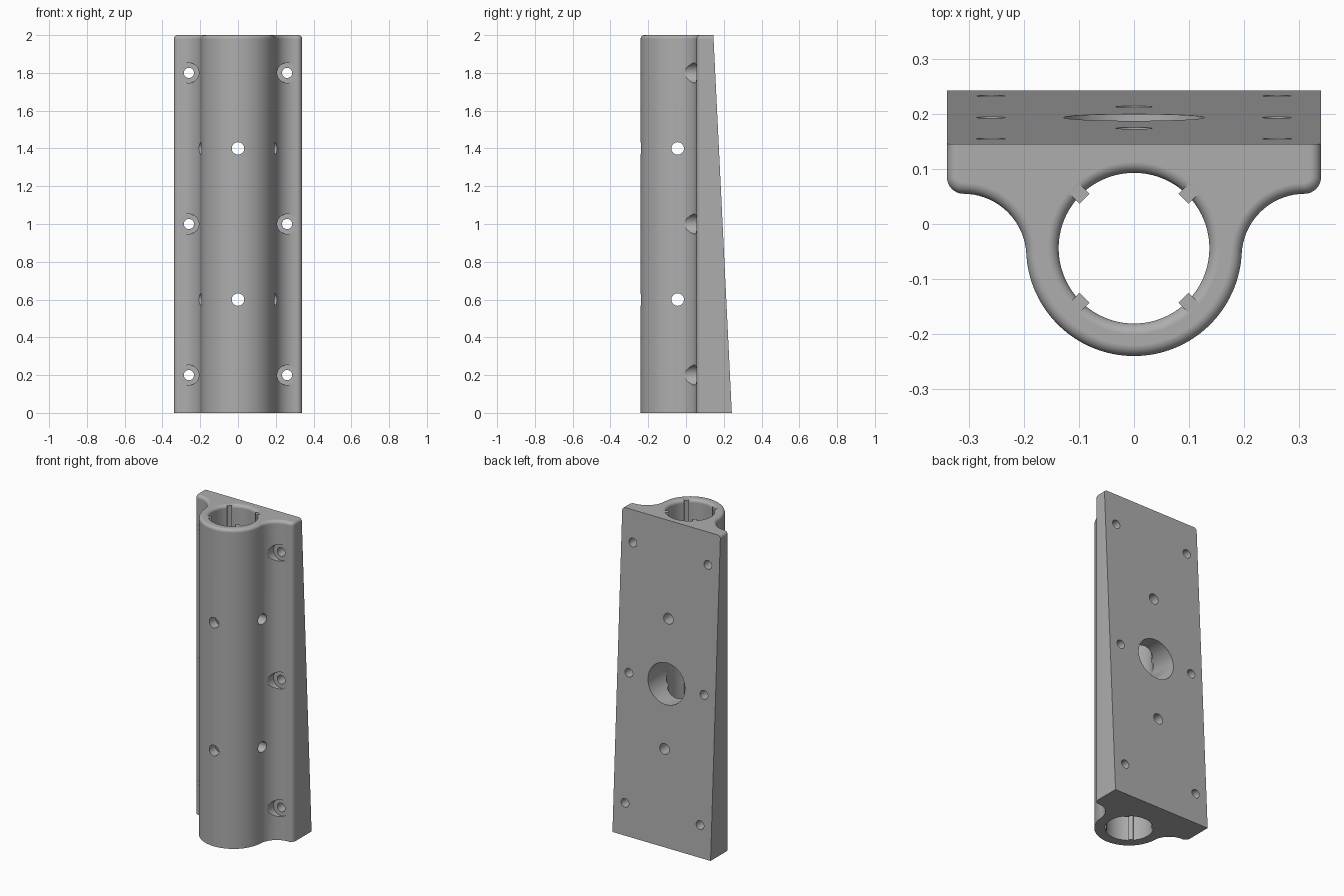
import bpy, bmesh, math
from mathutils import Matrix, Vector

cube = bpy.data.objects.get("Cube")
if cube:
    bpy.data.objects.remove(cube)

HEIGHT, ROUND = 2.0, 0.02
TUBE_Y, TUBE_R, BORE_R = -0.044, 0.196, 0.137
HALF_W, FACE_Y, FILLET, CORNER = 0.34, 0.055, 0.115, 0.03

metal = bpy.data.materials.new("plain grey")
metal.use_nodes = True
metal.diffuse_color = (0.42, 0.42, 0.42, 1)
metal.node_tree.nodes["Principled BSDF"].inputs["Base Color"].default_value = metal.diffuse_color


def finish(name, bm):
    bmesh.ops.recalc_face_normals(bm, faces=bm.faces[:])
    mesh = bpy.data.meshes.new(name)
    bm.to_mesh(mesh)
    bm.free()
    mesh.materials.append(metal)
    obj = bpy.data.objects.new(name, mesh)
    bpy.context.collection.objects.link(obj)
    return obj


def loft(name, rings):
    """Closed solid through equal-length rings of points."""
    bm = bmesh.new()
    loops = [[bm.verts.new(p) for p in ring] for ring in rings]
    n = len(loops[0])
    for a, b in zip(loops, loops[1:]):
        for i in range(n):
            j = (i + 1) % n
            bm.faces.new((a[i], a[j], b[j], b[i]))
    bm.faces.new(loops[0][::-1])
    bm.faces.new(loops[-1])
    return finish(name, bm)


def rod(name, radius, start, end, segments=40):
    """Cylinder between two points."""
    start, end = Vector(start), Vector(end)
    axis = end - start
    turn = axis.to_track_quat('Z', 'Y').to_matrix().to_4x4()
    bm = bmesh.new()
    bmesh.ops.create_cone(bm, cap_ends=True, segments=segments, radius1=radius, radius2=radius,
                          depth=axis.length, matrix=Matrix.Translation((start + end) / 2) @ turn)
    return finish(name, bm)


def cut(target, cutter):
    mod = target.modifiers.new("cut", 'BOOLEAN')
    mod.operation, mod.solver, mod.object = 'DIFFERENCE', 'EXACT', cutter
    bpy.context.view_layer.objects.active = target
    bpy.ops.object.modifier_apply(modifier=mod.name)
    bpy.data.objects.remove(cutter)


def arc(cx, cy, r, a0, a1, steps, side=1):
    """Points with outward normals; side -1 makes a hollow arc."""
    out = []
    for i in range(steps + 1):
        a = a0 + (a1 - a0) * i / steps
        d = Vector((math.cos(a), math.sin(a)))
        out.append((Vector((cx, cy)) + d * r, d * side))
    return out


# Half outline: tube, hollow fillet, flange corner, side
fillet_y = FACE_Y - FILLET
reach = TUBE_R + FILLET
tilt = math.asin((fillet_y - TUBE_Y) / reach)
fillet_x = reach * math.cos(tilt)
half = arc(0, TUBE_Y, TUBE_R, -math.pi / 2, tilt, 32)
half += arc(fillet_x, fillet_y, FILLET, math.pi + tilt, math.pi / 2, 18, -1)[1:]
half += arc(HALF_W - CORNER, FACE_Y + CORNER, CORNER, -math.pi / 2, 0, 8)
half.append((Vector((HALF_W, 0.4)), Vector((1, 0))))
mirror = [(Vector((-p.x, p.y)), Vector((-n.x, n.y))) for p, n in half[:0:-1]]
outline = half + mirror

# Body with a rounded top edge
quarter = [math.pi / 2 * i / 8 for i in range(9)]
levels = [(0, 0)] + [(HEIGHT - ROUND + ROUND * math.sin(a), ROUND * (1 - math.cos(a))) for a in quarter]
body = loft("bracket_body", [[(*(p - n * inset), z) for p, n in outline] for z, inset in levels])

# Sloping back face
slope = [(0.2425, 0), (0.145, HEIGHT)]
grade = (slope[1][0] - slope[0][0]) / HEIGHT
low, high = slope[0][0] - grade * 0.2, slope[1][0] + grade * 0.2
cut(body, loft("back_cutter", [[(x, low, -0.2), (x, 0.8, -0.2), (x, 0.8, HEIGHT + 0.2),
                                (x, high, HEIGHT + 0.2)] for x in (-1, 1)]))

# Bore with a rounded mouth and four key ridges left standing
steps = [(-0.1, 0)] + levels[1:] + [(HEIGHT + 0.1, ROUND)]
bore = loft("bore_cutter", [[(*p, z) for p, n in arc(0, TUBE_Y, BORE_R + grow, 0, math.tau, 96)[:-1]]
                            for z, grow in steps])
for k in range(4):
    bm = bmesh.new()
    place = (Matrix.Translation((0, TUBE_Y, HEIGHT / 2))
             @ Matrix.Rotation(math.radians(45 + 90 * k), 4, 'Z')
             @ Matrix.Translation((0.14, 0, 0)) @ Matrix.Diagonal((0.026, 0.026, 3, 1)))
    bmesh.ops.create_cube(bm, size=1, matrix=place)
    cut(bore, finish("ridge", bm))
cut(body, bore)

# Flange screw holes with counterbores
for x in (-0.26, 0.26):
    for z in (0.2, 1.0, 1.8):
        cut(body, rod("screw_hole", 0.027, (x, -0.4, z), (x, 0.4, z)))
        cut(body, rod("counterbore", 0.053, (x, -0.4, z), (x, FACE_Y + 0.001, z)))

# Cross holes through the tube
for z in (0.6, 1.4):
    cut(body, rod("front_hole", 0.033, (0, -0.4, z), (0, 0.4, z)))
    cut(body, rod("side_hole", 0.033, (-0.5, TUBE_Y, z), (0.5, TUBE_Y, z)))

# Large opening in the back
cut(body, rod("back_opening", 0.128, (0, TUBE_Y, 1), (0, 0.4, 1), 64))

bpy.ops.object.select_all(action='DESELECT')
body.select_set(True)
bpy.context.view_layer.objects.active = body
bpy.ops.object.shade_smooth_by_angle(angle=math.radians(25))
weighted = body.modifiers.new("even_shading", 'WEIGHTED_NORMAL')
weighted.keep_sharp = True
